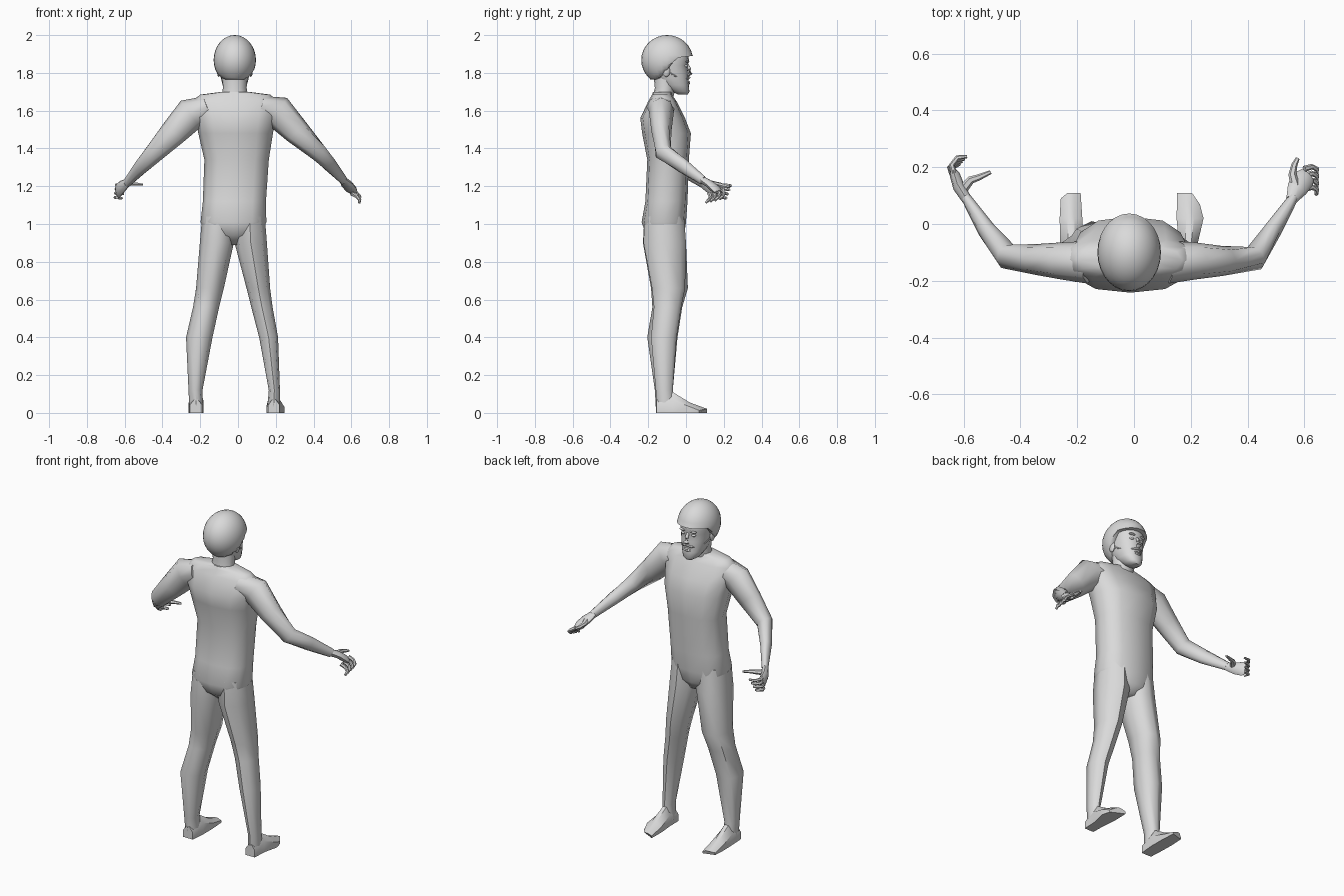
import bpy, bmesh, math
from mathutils import Vector

grey = bpy.data.materials.new("light grey")
grey.diffuse_color = (0.7, 0.7, 0.7, 1)


def finish(name, bm, angle=50):
    bmesh.ops.recalc_face_normals(bm, faces=bm.faces)
    me = bpy.data.meshes.new(name)
    bm.to_mesh(me)
    bm.free()
    me.materials.append(grey)
    ob = bpy.data.objects.new(name, me)
    bpy.context.collection.objects.link(ob)
    bpy.ops.object.select_all(action='DESELECT')
    ob.select_set(True)
    bpy.context.view_layer.objects.active = ob
    bpy.ops.object.shade_smooth_by_angle(angle=math.radians(angle))
    return ob


def skin(bm, rings):
    """Join rings of points into a closed tube."""
    rings = [[bm.verts.new(p) for p in r] for r in rings]
    n = len(rings[0])
    for a, b in zip(rings, rings[1:]):
        for i in range(n):
            j = (i + 1) % n
            bm.faces.new((a[i], a[j], b[j], b[i]))
    bm.faces.new(rings[0][::-1])
    bm.faces.new(rings[-1])


def ring(c, u, v, n=8, power=1.0):
    pts = []
    for i in range(n):
        t = 2 * math.pi * i / n
        s, k = math.sin(t), math.cos(t)
        pts.append(Vector(c) + Vector(u) * math.copysign(abs(k) ** power, k)
                   + Vector(v) * math.copysign(abs(s) ** power, s))
    return pts


def stack(name, sections, n=10, power=1.0, angle=50):
    """Level sections: z, x0, x1, y0, y1."""
    bm = bmesh.new()
    skin(bm, [ring(((x0 + x1) / 2, (y0 + y1) / 2, z), ((x1 - x0) / 2, 0, 0),
                   (0, (y1 - y0) / 2, 0), n, power) for z, x0, x1, y0, y1 in sections])
    return finish(name, bm, angle)


def tube(bm, path, n=8):
    """Path points: x, y, z, level radius, upright radius."""
    pts = [Vector(p[:3]) for p in path]
    rings = []
    for i, p in enumerate(pts):
        d = (pts[min(i + 1, len(pts) - 1)] - pts[max(i - 1, 0)]).normalized()
        u = d.cross(Vector((0, 0, 1))).normalized()
        rings.append(ring(p, u * path[i][3], u.cross(d) * path[i][4], n))
    skin(bm, rings)


def blob(bm, c, r, seg=16):
    vs = bmesh.ops.create_uvsphere(bm, u_segments=seg, v_segments=seg // 2 + 2, radius=1)['verts']
    for v in vs:
        v.co = Vector(c) + Vector((v.co.x * r[0], v.co.y * r[1], v.co.z * r[2]))
    return vs


# Torso
stack("torso", [
    (0.89, -0.06, 0.02, -0.15, -0.04),
    (0.94, -0.17, 0.12, -0.21, -0.01),
    (1.01, -0.198, 0.15, -0.235, 0.0),
    (1.12, -0.186, 0.148, -0.215, 0.008),
    (1.34, -0.178, 0.163, -0.205, 0.015),
    (1.48, -0.21, 0.185, -0.232, 0.026),
    (1.56, -0.225, 0.20, -0.242, -0.005),
    (1.65, -0.245, 0.21, -0.20, -0.05),
    (1.685, -0.20, 0.17, -0.18, -0.075),
    (1.70, -0.085, 0.055, -0.175, -0.075)], 12, 0.8, 60)

# Legs
stack("left_leg", [
    (1.04, -0.19, -0.02, -0.22, -0.01),
    (0.90, -0.202, -0.022, -0.228, 0.0),
    (0.66, -0.222, -0.075, -0.185, 0.01),
    (0.56, -0.238, -0.10, -0.178, -0.02),
    (0.40, -0.275, -0.135, -0.205, -0.045),
    (0.12, -0.262, -0.188, -0.165, -0.07),
    (0.03, -0.258, -0.185, -0.16, -0.06)], 8, 0.9)
stack("right_leg", [
    (1.04, -0.02, 0.142, -0.22, -0.01),
    (0.90, -0.018, 0.153, -0.225, 0.0),
    (0.66, 0.045, 0.17, -0.18, -0.005),
    (0.56, 0.07, 0.183, -0.17, -0.025),
    (0.40, 0.112, 0.212, -0.185, -0.05),
    (0.12, 0.163, 0.222, -0.16, -0.07),
    (0.03, 0.155, 0.222, -0.155, -0.06)], 8, 0.9)


# Feet: flat soled wedges, sections y, x0, x1, height
def foot(name, sections, skew):
    bm = bmesh.new()
    rings = []
    for y, x0, x1, h in sections:
        w = x1 - x0
        k = skew if y > 0.05 else 0
        rings.append([(x0, y - max(k, 0), 0), (x1, y + min(k, 0), 0),
                      (x1, y + min(k, 0), h * 0.6), (x0 + w * 0.65, y, h),
                      (x0 + w * 0.35, y, h), (x0, y - max(k, 0), h * 0.6)])
    skin(bm, rings)
    finish(name, bm, 40)


foot("left_foot", [(-0.16, -0.255, -0.19, 0.07), (-0.07, -0.26, -0.182, 0.11),
                   (0.02, -0.262, -0.182, 0.055), (0.11, -0.258, -0.188, 0.022)], 0.02)
foot("right_foot", [(-0.155, 0.16, 0.22, 0.07), (-0.07, 0.158, 0.224, 0.11),
                    (0.02, 0.15, 0.245, 0.055), (0.11, 0.152, 0.232, 0.022)], -0.04)

# Arms: deltoid, elbow, wrist
bm = bmesh.new()
tube(bm, [(-0.16, -0.135, 1.62, 0.075, 0.06), (-0.25, -0.13, 1.582, 0.066, 0.088),
          (-0.34, -0.125, 1.485, 0.055, 0.072), (-0.445, -0.115, 1.375, 0.046, 0.055),
          (-0.52, -0.02, 1.295, 0.032, 0.042), (-0.59, 0.09, 1.215, 0.018, 0.025)])
finish("left_arm", bm, 60)
bm = bmesh.new()
tube(bm, [(0.12, -0.135, 1.62, 0.075, 0.06), (0.21, -0.13, 1.595, 0.066, 0.088),
          (0.31, -0.13, 1.49, 0.053, 0.07), (0.425, -0.12, 1.38, 0.046, 0.05),
          (0.49, -0.02, 1.31, 0.032, 0.04), (0.56, 0.09, 1.23, 0.018, 0.025)])
finish("right_arm", bm, 60)

# Hands: palm, four curled fingers and a thumb
bm = bmesh.new()
tube(bm, [(-0.588, 0.085, 1.217, 0.018, 0.024), (-0.617, 0.13, 1.195, 0.021, 0.036),
          (-0.632, 0.175, 1.178, 0.018, 0.042), (-0.638, 0.19, 1.175, 0.01, 0.036)])
for i in range(4):
    z, g = 1.207 - 0.022 * i, 0.008 * i
    tube(bm, [(-0.632 - g / 3, 0.175, z, 0.011, 0.010), (-0.642 - g / 3, 0.208 - g / 2, z, 0.010, 0.009),
              (-0.622, 0.234 - g, z - 0.004, 0.009, 0.008), (-0.588 - g, 0.238 - g, z - 0.004, 0.006, 0.006)], 6)
tube(bm, [(-0.60, 0.125, 1.205, 0.017, 0.015), (-0.575, 0.155, 1.213, 0.014, 0.012),
          (-0.545, 0.165, 1.212, 0.011, 0.010), (-0.505, 0.183, 1.208, 0.007, 0.006)], 6)
finish("left_hand", bm)
bm = bmesh.new()
tube(bm, [(0.555, 0.085, 1.234, 0.02, 0.02), (0.575, 0.125, 1.212, 0.037, 0.02),
          (0.60, 0.16, 1.182, 0.038, 0.02), (0.612, 0.172, 1.168, 0.03, 0.012)])
for i in range(4):
    y, g = 0.198 - 0.024 * i, 0.006 * i
    tube(bm, [(0.60, y - 0.004, 1.18 - g, 0.011, 0.011), (0.626, y + 0.004, 1.164 - g, 0.010, 0.010),
              (0.645, y - 0.004, 1.147 - g, 0.009, 0.009), (0.642, y - 0.022, 1.13 - g, 0.007, 0.007)], 6)
tube(bm, [(0.57, 0.13, 1.215, 0.018, 0.015), (0.558, 0.175, 1.207, 0.014, 0.012),
          (0.565, 0.208, 1.2, 0.011, 0.010), (0.577, 0.232, 1.195, 0.007, 0.006)], 6)
finish("right_hand", bm)

# Neck and face
CX = -0.017
stack("neck", [(1.66, -0.088, 0.056, -0.178, -0.07), (1.72, -0.08, 0.046, -0.165, -0.055),
               (1.82, -0.085, 0.05, -0.175, -0.04)], 12)
stack("face", [(z, CX - w, CX + w, y0, y1) for z, w, y0, y1 in (
    (1.685, 0.022, -0.04, 0.008), (1.70, 0.045, -0.075, 0.018), (1.735, 0.064, -0.13, 0.015),
    (1.77, 0.073, -0.16, 0.014), (1.80, 0.079, -0.18, 0.013), (1.84, 0.084, -0.19, 0.008),
    (1.865, 0.086, -0.19, 0.016), (1.91, 0.084, -0.19, 0.01), (1.95, 0.06, -0.16, -0.02))], 20, 0.9)

# Nose, brows, eyes, moustache, lips and ears
bm = bmesh.new()
tube(bm, [(CX, 0.004, 1.85, 0.008, 0.006), (CX, 0.018, 1.82, 0.010, 0.010),
          (CX, 0.024, 1.797, 0.016, 0.011), (CX, 0.010, 1.785, 0.010, 0.006)], 8)
finish("nose", bm)
bm = bmesh.new()
for s in (-1, 1):
    blob(bm, (CX + s * 0.034, 0.006, 1.86), (0.022, 0.012, 0.006), 8)
finish("brows", bm)
bm = bmesh.new()
for s in (-1, 1):
    blob(bm, (CX + s * 0.033, -0.001, 1.837), (0.014, 0.011, 0.008), 10)
finish("eyes", bm)
bm = bmesh.new()
for s in (-1, 1):
    tube(bm, [(CX, 0.017, 1.776, 0.009, 0.006), (CX + s * 0.022, 0.012, 1.77, 0.007, 0.006),
              (CX + s * 0.05, -0.015, 1.768, 0.005, 0.004), (CX + s * 0.073, -0.055, 1.782, 0.004, 0.004),
              (CX + s * 0.080, -0.085, 1.80, 0.004, 0.004)], 6)
finish("moustache", bm)
bm = bmesh.new()
for z in (1.752, 1.743):
    blob(bm, (CX, 0.012, z), (0.022, 0.01, 0.005), 8)
finish("lips", bm)
bm = bmesh.new()
for s in (-1, 1):
    blob(bm, (CX + s * 0.085, -0.105, 1.81), (0.010, 0.021, 0.032), 10)
finish("ears", bm)

# Hair: rounded cap flattened onto a hairline that rises towards the brow
bm = bmesh.new()
for v in blob(bm, (CX, -0.10, 1.868), (0.112, 0.137, 0.132), 28):
    t = min(max((v.co.y + 0.14) / 0.09, 0), 1)
    line = 1.765 + 0.115 * t + 0.12 * max(v.co.y + 0.05, 0)
    if v.co.z < line:
        if v.co.y < -0.14:
            v.co.y -= 0.012
        v.co.z = line
finish("hair", bm, 60)
